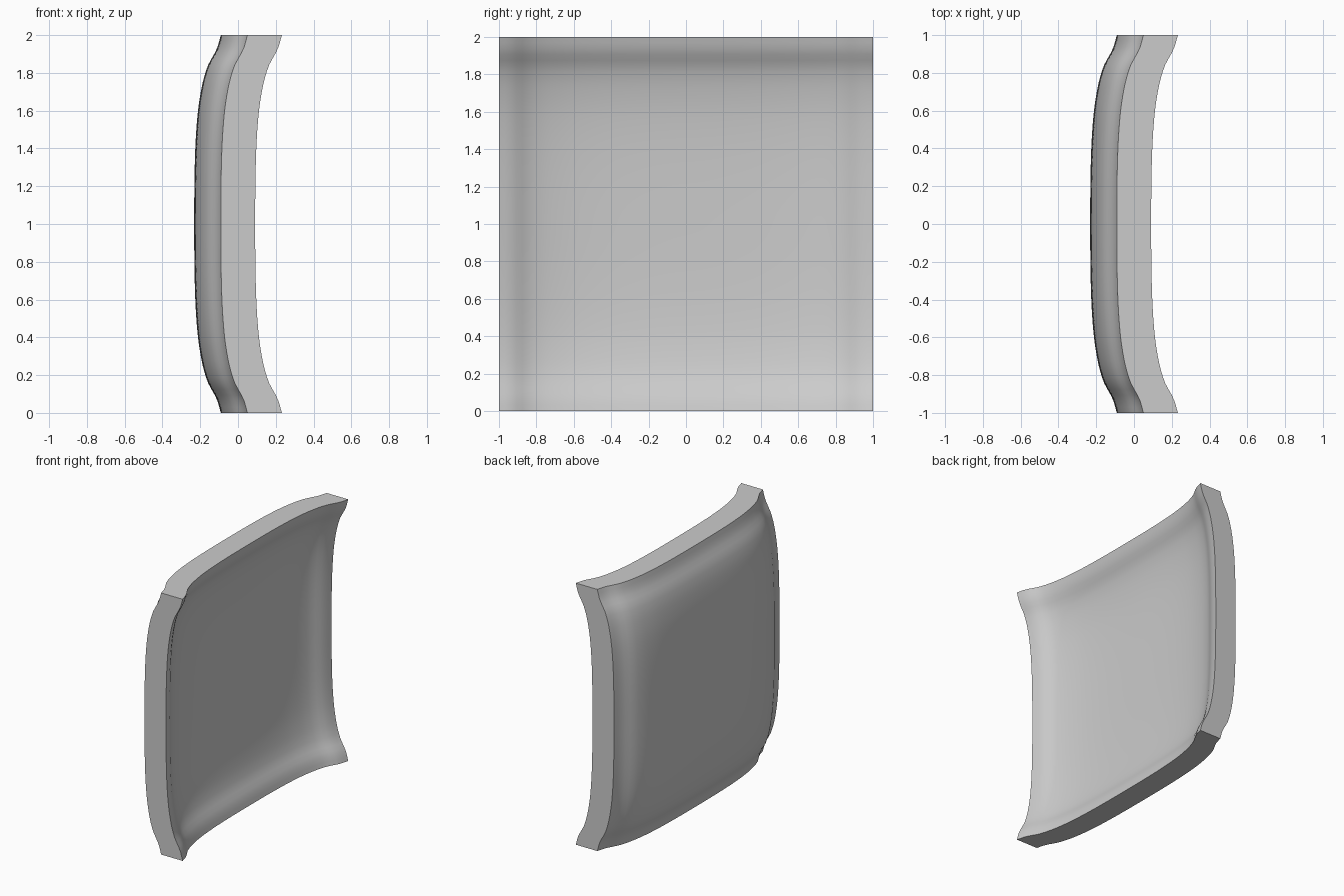
import bpy
import bmesh
from math import radians

cube = bpy.data.objects.get("Cube")
if cube:
    bpy.data.objects.remove(cube, do_unlink=True)

DEPTH = 0.182     # thickness along x
CENTRE_X = -0.232 # outermost point of the bulge
SEGMENTS = 64
# Sweep profile: distance from the middle -> rise towards +x
PROFILE = [(0, 0), (0.35, 0.004), (0.58, 0.018), (0.74, 0.043),
           (0.84, 0.073), (0.89, 0.1), (0.93, 0.121), (1, 0.141)]


def slope(i):
    a, b = PROFILE[max(i - 1, 0)], PROFILE[min(i + 1, len(PROFILE) - 1)]
    return 0 if i == 0 else (b[1] - a[1]) / (b[0] - a[0])


def rise(t):
    """Smooth cubic interpolation of the profile, mirrored about the middle."""
    t = min(abs(t), 1)
    i = max(k for k in range(len(PROFILE) - 1) if PROFILE[k][0] <= t)
    (t0, f0), (t1, f1) = PROFILE[i], PROFILE[i + 1]
    h = t1 - t0
    s = (t - t0) / h
    blend = s * s * (3 - 2 * s)
    return (f0 + (f1 - f0) * blend
            + h * s * (1 - s) * ((1 - s) * slope(i) - s * slope(i + 1)))


# Light grey surface
grey = bpy.data.materials.new("light grey")
grey.use_nodes = True
colour = (0.6, 0.6, 0.6, 1)
grey.diffuse_color = colour
grey.node_tree.nodes["Principled BSDF"].inputs["Base Color"].default_value = colour

# Dished panel: a grid bent along both directions, then given thickness
bm = bmesh.new()
bmesh.ops.create_grid(bm, x_segments=SEGMENTS, y_segments=SEGMENTS, size=1)
for v in bm.verts:
    u, w = v.co.x, v.co.y
    v.co = (CENTRE_X + rise(u) + rise(w), u, w + 1)
extruded = bmesh.ops.extrude_face_region(bm, geom=bm.faces[:], use_keep_orig=True)
back = [g for g in extruded["geom"] if isinstance(g, bmesh.types.BMVert)]
bmesh.ops.translate(bm, verts=back, vec=(DEPTH, 0, 0))
bmesh.ops.recalc_face_normals(bm, faces=bm.faces[:])

mesh = bpy.data.meshes.new("dished_panel")
bm.to_mesh(mesh)
bm.free()
mesh.materials.append(grey)
panel = bpy.data.objects.new("dished_panel", mesh)
bpy.context.collection.objects.link(panel)

bpy.context.view_layer.objects.active = panel
panel.select_set(True)
bpy.ops.object.shade_smooth_by_angle(angle=radians(40))
